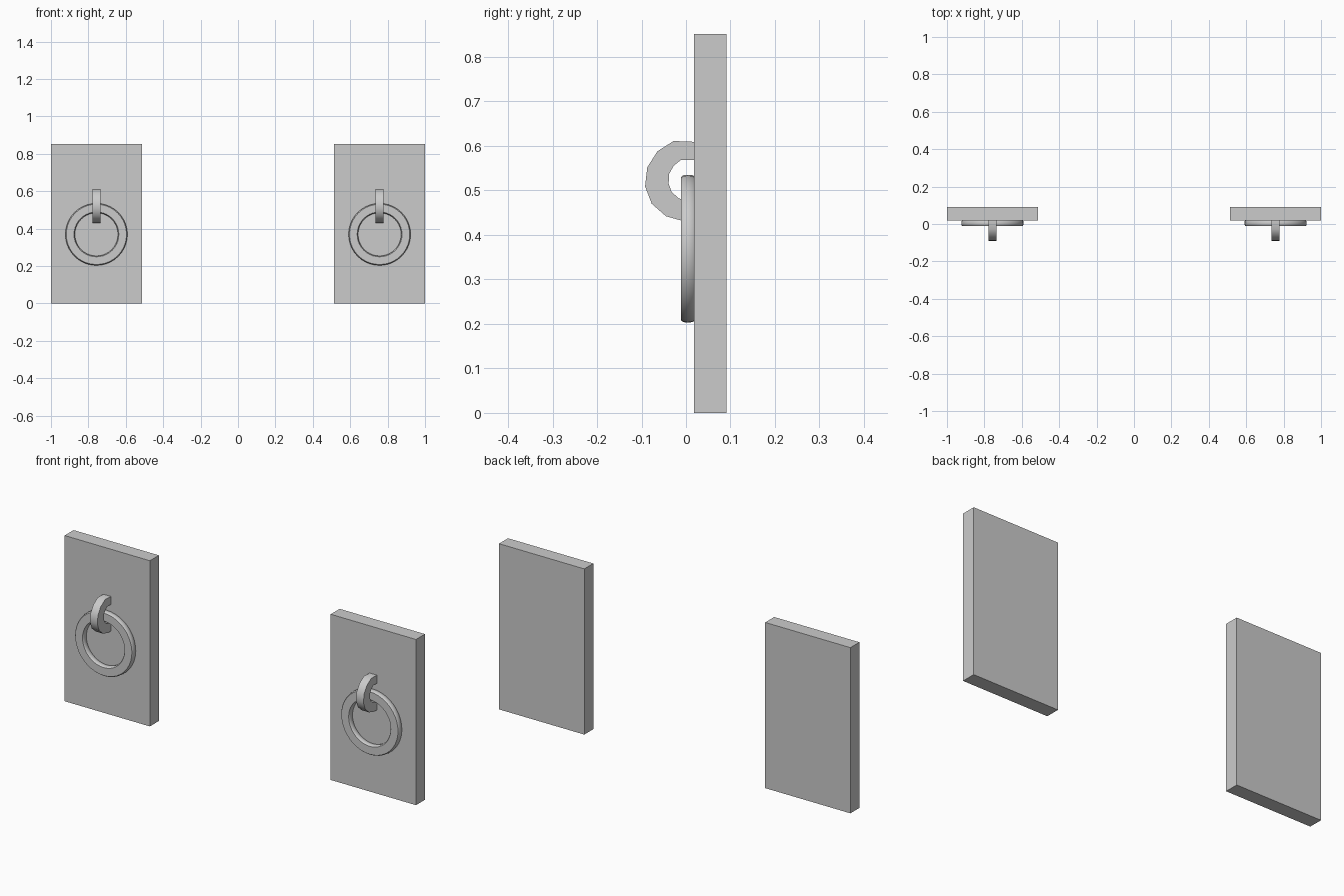
import bpy, bmesh
from math import sin, cos, tau, radians

if "Cube" in bpy.data.objects:
    bpy.data.objects.remove(bpy.data.objects["Cube"])

CX = 0.757  # distance of each plate centre from the middle


def make(name, verts, faces, smooth=None):
    me = bpy.data.meshes.new(name)
    bm = bmesh.new()
    vs = [bm.verts.new(v) for v in verts]
    for f in faces:
        bm.faces.new([vs[i] for i in f])
    bmesh.ops.recalc_face_normals(bm, faces=bm.faces)
    bm.to_mesh(me)
    bm.free()
    ob = bpy.data.objects.new(name, me)
    bpy.context.collection.objects.link(ob)
    if smooth:
        bpy.ops.object.select_all(action='DESELECT')
        ob.select_set(True)
        bpy.context.view_layer.objects.active = ob
        bpy.ops.object.shade_smooth_by_angle(angle=radians(smooth))
    return ob


def plate(name, cx):
    bpy.ops.mesh.primitive_cube_add(size=1, location=(cx, 0.055, 0.426))
    ob = bpy.context.object
    ob.name = name
    ob.scale = (0.485, 0.073, 0.852)


def ring(name, cx, n=40):
    # rounded, flattened cross-section as (radius, y)
    sec = [(0.120, -0.011), (0.161, -0.011), (0.165, -0.006), (0.166, 0.004),
           (0.165, 0.015), (0.161, 0.020), (0.120, 0.020), (0.116, 0.015),
           (0.115, 0.004), (0.116, -0.006)]
    m = len(sec)
    verts = [(cx + r * cos(tau * i / n), y, 0.369 + r * sin(tau * i / n))
             for i in range(n) for r, y in sec]
    faces = [(i * m + j, i * m + (j + 1) % m,
              (i + 1) % n * m + (j + 1) % m, (i + 1) % n * m + j)
             for i in range(n) for j in range(m)]
    make(name, verts, faces, 50)


def hook(name, cx, half=0.021):
    # outer and inner side outlines as (y, z), from upper to lower plate contact
    outer = [(0.022, 0.609), (-0.028, 0.611), (-0.064, 0.588), (-0.087, 0.552),
             (-0.092, 0.509), (-0.077, 0.470), (-0.045, 0.442), (-0.006, 0.431),
             (0.022, 0.431)]
    inner = [(0.022, 0.568), (-0.012, 0.568), (-0.028, 0.555), (-0.038, 0.537),
             (-0.039, 0.515), (-0.032, 0.496), (-0.016, 0.482), (0.000, 0.477),
             (0.022, 0.477)]
    verts = []
    for o, i in zip(outer, inner):
        verts += [(cx - half, *o), (cx + half, *o), (cx + half, *i), (cx - half, *i)]
    faces = [(k * 4 + j, k * 4 + (j + 1) % 4, k * 4 + 4 + (j + 1) % 4, k * 4 + 4 + j)
             for k in range(len(outer) - 1) for j in range(4)]
    last = len(verts) - 4
    faces += [(0, 1, 2, 3), tuple(range(last, last + 4))]
    make(name, verts, faces, 45)


# Left and right plates with hook and pull ring
for side, cx in (("left", -CX), ("right", CX)):
    plate(side + "_plate", cx)
    ring(side + "_ring", cx)
    hook(side + "_hook", cx)
